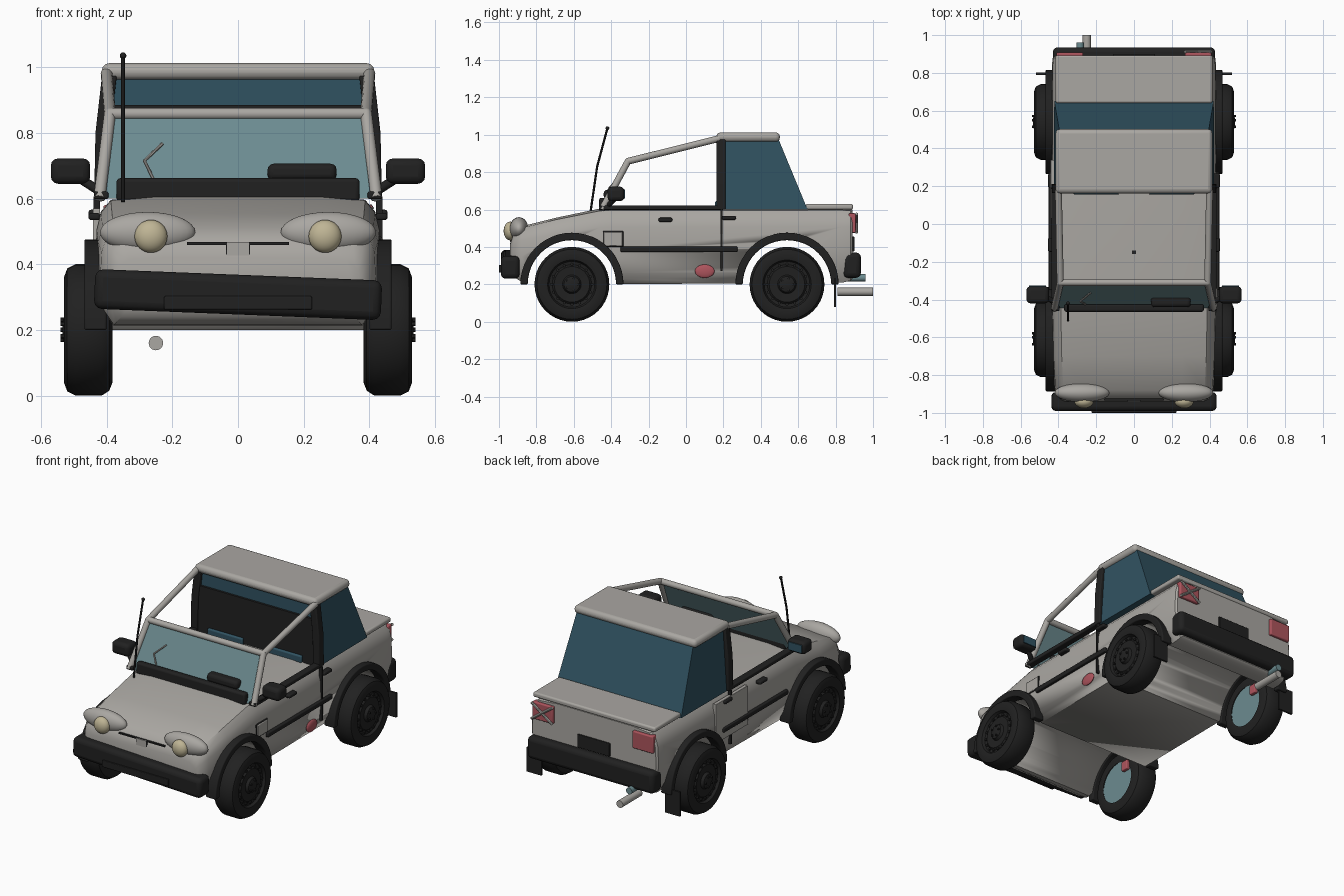
import bpy, bmesh, math
from mathutils import Vector, Matrix

old = bpy.data.objects.get("Cube")
if old:
    bpy.data.objects.remove(old, do_unlink=True)


def material(name, rgb):
    m = bpy.data.materials.new(name)
    m.use_nodes = True
    m.diffuse_color = (*rgb, 1)
    m.node_tree.nodes["Principled BSDF"].inputs["Base Color"].default_value = (*rgb, 1)
    return m


GREY = material("body grey", (0.40, 0.385, 0.36))
BLACK = material("rubber black", (0.015, 0.015, 0.015))
BLUE = material("dark blue glass", (0.03, 0.085, 0.12))
TEAL = material("windscreen teal", (0.15, 0.26, 0.28))
RED = material("lamp red", (0.42, 0.09, 0.11))
CREAM = material("headlamp cream", (0.52, 0.46, 0.30))


def finish(name, bm, mat, bevel=0, seg=3, smooth=35):
    bmesh.ops.recalc_face_normals(bm, faces=bm.faces)
    me = bpy.data.meshes.new(name)
    bm.to_mesh(me)
    bm.free()
    ob = bpy.data.objects.new(name, me)
    bpy.context.collection.objects.link(ob)
    me.materials.append(mat)
    if bevel:
        mod = ob.modifiers.new("bevel", "BEVEL")
        mod.width, mod.segments = bevel, seg
    bpy.ops.object.select_all(action="DESELECT")
    ob.select_set(True)
    bpy.context.view_layer.objects.active = ob
    bpy.ops.object.shade_smooth_by_angle(angle=math.radians(smooth))
    return ob


def box(name, x, y, z, mat, bevel=0, tilt=0):
    bm = bmesh.new()
    lo, hi = Vector((x[0], y[0], z[0])), Vector((x[1], y[1], z[1]))
    size = Vector(abs(c) for c in hi - lo)
    bmesh.ops.create_cube(bm, size=1, matrix=Matrix.Diagonal((*size, 1)))
    ob = finish(name, bm, mat, bevel)
    ob.location = (lo + hi) / 2
    ob.rotation_euler.y = tilt
    return ob


def ball(name, centre, radii, mat):
    bm = bmesh.new()
    bmesh.ops.create_uvsphere(bm, u_segments=32, v_segments=16, radius=1,
                              matrix=Matrix.Translation(centre) @ Matrix.Diagonal((*radii, 1)))
    return finish(name, bm, mat)


def rod(name, points, r, mat, sides=16):
    bm = bmesh.new()
    for a, b in zip(points, points[1:]):
        a, b = Vector(a), Vector(b)
        turn = (b - a).to_track_quat("Z", "Y").to_matrix().to_4x4()
        bmesh.ops.create_cone(bm, cap_ends=True, segments=sides, radius1=r, radius2=r,
                              depth=(b - a).length, matrix=Matrix.Translation((a + b) / 2) @ turn)
    for p in points[1:-1]:
        bmesh.ops.create_uvsphere(bm, u_segments=sides, v_segments=8, radius=r,
                                  matrix=Matrix.Translation(p))
    return finish(name, bm, mat)


def loft(name, rings, mat, bevel=0):
    """Skin closed rings of equal length and cap both ends."""
    bm = bmesh.new()
    rows = [[bm.verts.new(p) for p in ring] for ring in rings]
    n = len(rows[0])
    for a, b in zip(rows, rows[1:]):
        for i in range(n):
            bm.faces.new((a[i], a[(i + 1) % n], b[(i + 1) % n], b[i]))
    bm.faces.new(rows[0])
    bm.faces.new(rows[-1])
    return finish(name, bm, mat, bevel)


def lathe(name, profile, y, z, side, mat):
    """Turn (x, radius) points around a wheel axle."""
    bm = bmesh.new()
    vs = [bm.verts.new((side * x, y, z + r)) for x, r in profile]
    es = [bm.edges.new(p) for p in zip(vs, vs[1:])]
    bmesh.ops.spin(bm, geom=vs + es, cent=(0, y, z), axis=(1, 0, 0),
                   angle=math.tau, steps=40, use_duplicate=False)
    bmesh.ops.remove_doubles(bm, verts=bm.verts, dist=1e-4)
    return finish(name, bm, mat)


WHEELS = {"front": -0.61, "rear": 0.54}
SIDES = {"left": 1, "right": -1}

# Body shell lofted from nose to tail: (y, half width, bottom, top)
half = [(0.90, 0), (0.97, 0.15), (1.0, 0.45), (0.99, 0.75), (0.96, 0.88), (0.89, 0.97), (0.6, 1)]
section = half + [(-u, t) for u, t in reversed(half)]
stations = [(-0.94, 0.37, 0.27, 0.42), (-0.925, 0.395, 0.24, 0.465), (-0.88, 0.42, 0.215, 0.51),
            (-0.7, 0.43, 0.205, 0.555), (-0.46, 0.435, 0.2, 0.605), (-0.4, 0.435, 0.2, 0.608),
            (0.84, 0.435, 0.21, 0.608), (0.88, 0.43, 0.22, 0.605), (0.89, 0.42, 0.23, 0.60)]
body = loft("body", [[(u * w, y, b + t * (h - b)) for u, t in section]
                     for y, w, b, h in stations], GREY)

# Wheel arches cut across the whole width
for end, y in WHEELS.items():
    cutter = rod(end + "_arch_cutter", [(-0.7, y, 0.2), (0.7, y, 0.2)], 0.243, GREY, 48)
    cutter.hide_render = True
    cutter.hide_set(True)
    cut = body.modifiers.new(end + " arch", "BOOLEAN")
    cut.object, cut.operation, cut.solver = cutter, "DIFFERENCE", "EXACT"

# Wheels, flares and brakes
tyre = [(0.385, 0.125), (0.382, 0.16), (0.392, 0.185), (0.415, 0.2), (0.495, 0.2), (0.52, 0.187),
        (0.53, 0.16), (0.524, 0.13), (0.508, 0.122), (0.505, 0.105), (0.515, 0.095), (0.512, 0.05),
        (0.528, 0.042), (0.535, 0.02), (0.535, 0)]
for side, s in SIDES.items():
    for end, y in WHEELS.items():
        tag = f"{end}_{side}_"
        lathe(tag + "wheel", tyre, y, 0.2, s, BLACK)
        lathe(tag + "brake_disc", [(0.39, 0), (0.39, 0.128)], y, 0.2, s, TEAL)
        for k in range(16):
            a = k * math.tau / 16
            p = (y + 0.108 * math.cos(a), 0.2 + 0.108 * math.sin(a))
            rod(f"{tag}rim_stud_{k}", [(s * 0.5, *p), (s * 0.516, *p)], 0.008, BLACK, 8)
        for k in range(5):
            a = k * math.tau / 5
            p = (y + 0.032 * math.cos(a), 0.2 + 0.032 * math.sin(a))
            rod(f"{tag}wheel_nut_{k}", [(s * 0.52, *p), (s * 0.54, *p)], 0.007, BLACK, 6)
        box(tag + "caliper", (s * 0.365, s * 0.389), (y + 0.06, y + 0.11), (0.24, 0.3), RED, 0.005)
        arc = [math.pi * k / 24 for k in range(25)]
        ring = [(y + 0.276 * math.cos(a), 0.2 + 0.276 * math.sin(a)) for a in arc]
        ring += [(y + 0.236 * math.cos(a), 0.2 + 0.236 * math.sin(a)) for a in reversed(arc)]
        loft(tag + "flare", [[(s * x, *p) for p in ring] for x in (0.40, 0.468)], BLACK, 0.006)
    box(side + "_mud_flap", (s * 0.42, s * 0.52), (0.79, 0.802), (0.08, 0.23), BLACK)

# Side trim, handles, mirrors and lamps
for side, s in SIDES.items():
    box(side + "_rub_strip", (s * 0.42, s * 0.452), (-0.35, 0.275), (0.373, 0.402), BLACK, 0.006)
    box(side + "_sill_trim", (s * 0.395, s * 0.438), (-0.46, 0.2), (0.598, 0.622), BLACK, 0.006)
    box(side + "_door_gap", (s * 0.42, s * 0.44), (0.184, 0.194), (0.27, 0.6), BLACK)
    for k, (y, z) in enumerate([(-0.11, 0.545), (0.23, 0.555)]):
        box(f"{side}_handle_{k}", (s * 0.42, s * 0.455), (y - 0.037, y + 0.037),
            (z - 0.011, z + 0.011), BLACK, 0.008)
    box(side + "_mirror", (s * 0.45, s * 0.57), (-0.42, -0.33), (0.645, 0.722), BLACK, 0.022)
    box(side + "_mirror_glass", (s * 0.465, s * 0.555), (-0.332, -0.326), (0.66, 0.708), BLUE)
    rod(side + "_mirror_arm", [(s * 0.41, -0.42, 0.615), (s * 0.48, -0.38, 0.66)], 0.014, BLACK)
    ball(side + "_headlamp_pod", (s * 0.275, -0.893, 0.497), (0.145, 0.05, 0.062), GREY)
    ball(side + "_headlamp", (s * 0.265, -0.94, 0.485), (0.05, 0.035, 0.05), CREAM)
    box(side + "_tail_lamp", (s * 0.27, s * 0.41), (0.87, 0.908), (0.475, 0.58), RED, 0.006)
for k in (1, -1):
    rod(f"tail_lamp_guard_{k}", [(0.27, 0.912, 0.527 - k * 0.05), (0.41, 0.912, 0.527 + k * 0.05)],
        0.008, GREY, 8)
ball("side_badge", (0.43, 0.1, 0.27), (0.012, 0.052, 0.036), RED)
box("fuel_flap_rim", (0.42, 0.437), (-0.445, -0.335), (0.40, 0.485), BLACK, 0.004)
box("fuel_flap", (0.42, 0.442), (-0.44, -0.34), (0.405, 0.48), GREY, 0.004)
box("side_panel", (-0.42, -0.442), (0.03, 0.34), (0.33, 0.57), GREY, 0.003)

# Nose slot and bumpers
box("nose_slot", (-0.155, 0.155), (-0.935, -0.9), (0.459, 0.467), BLACK)
box("nose_plate_rim", (-0.037, 0.037), (-0.937, -0.9), (0.422, 0.467), BLACK)
box("nose_plate", (-0.033, 0.033), (-0.94, -0.9), (0.426, 0.467), GREY)
box("front_bumper", (-0.437, 0.437), (-0.99, -0.89), (0.247, 0.368), BLACK, 0.025, 0.04)
box("front_plate", (-0.225, 0.225), (-1.0, -0.985), (0.262, 0.303), BLACK, 0.004)
box("rear_bumper", (-0.43, 0.43), (0.84, 0.935), (0.235, 0.37), BLACK, 0.025)
box("rear_plate", (-0.11, 0.11), (0.88, 0.9), (0.375, 0.455), BLACK, 0.004)

# Exhaust
rod("exhaust_pipe", [(-0.25, 0.81, 0.16), (-0.25, 1.0, 0.16)], 0.022, GREY, 24)
rod("exhaust_hanger", [(-0.285, 0.84, 0.235), (-0.285, 0.96, 0.235)], 0.02, TEAL)

# Windscreen, its frame and the cabin rails
loft("windscreen", [[(s * 0.415, -0.445 + d, 0.6), (s * 0.385, -0.312 + d, 0.86),
                     (s * 0.385, -0.306 + d, 0.86), (s * 0.415, -0.439 + d, 0.6)]
                    for s, d in ((-1, 0), (1, 0))], TEAL)
for side, s in SIDES.items():
    rod(side + "_rail", [(s * 0.422, -0.45, 0.6), (s * 0.39, -0.31, 0.858), (s * 0.4, 0.18, 0.98)],
        0.018, GREY)
rod("windscreen_top", [(-0.39, -0.31, 0.858), (0.39, -0.31, 0.858)], 0.018, GREY)

# Scuttle, wiper and aerial
box("scuttle", (-0.37, 0.37), (-0.465, -0.425), (0.59, 0.662), BLACK, 0.012)
box("dash_pod", (0.09, 0.30), (-0.44, -0.38), (0.655, 0.706), BLACK, 0.018)
rod("wiper", [(-0.258, -0.425, 0.66), (-0.285, -0.41, 0.715), (-0.23, -0.365, 0.767)], 0.005, GREY, 8)
rod("aerial", [(-0.35, -0.51, 0.59), (-0.35, -0.475, 0.83), (-0.35, -0.42, 1.035)], 0.006, BLACK, 8)
ball("aerial_tip", (-0.35, -0.42, 1.035), (0.01, 0.01, 0.01), BLACK)

# Rear cabin glass, bulkhead, pillars, roof and boot lid
loft("rear_cabin_glass", [
    [(-0.425, 0.185, 0.6), (0.425, 0.185, 0.6), (0.422, 0.65, 0.6), (-0.422, 0.65, 0.6)],
    [(-0.4, 0.185, 0.975), (0.4, 0.185, 0.975), (0.395, 0.495, 0.975), (-0.395, 0.495, 0.975)]],
    BLUE)
box("bulkhead", (-0.4, 0.4), (0.172, 0.19), (0.6, 0.885), BLACK)
for side, s in SIDES.items():
    loft(side + "_pillar", [[(s * (x - 0.045), 0.163, z), (s * x, 0.163, z), (s * x, 0.212, z),
                             (s * (x - 0.045), 0.212, z)]
                            for x, z in ((0.438, 0.6), (0.434, 0.8), (0.414, 0.975))], BLACK, 0.006)
    box(side + "_seat_top", (s * 0.08, s * 0.32), (0.155, 0.175), (0.6, 0.645), BLUE, 0.008)
box("roof", (-0.415, 0.415), (0.162, 0.502), (0.962, 1.012), GREY, 0.022)
box("boot_lid", (-0.415, 0.415), (0.64, 0.893), (0.6, 0.63), GREY, 0.01)
box("deck_button", (-0.01, 0.01), (-0.16, -0.14), (0.6, 0.612), BLACK)
